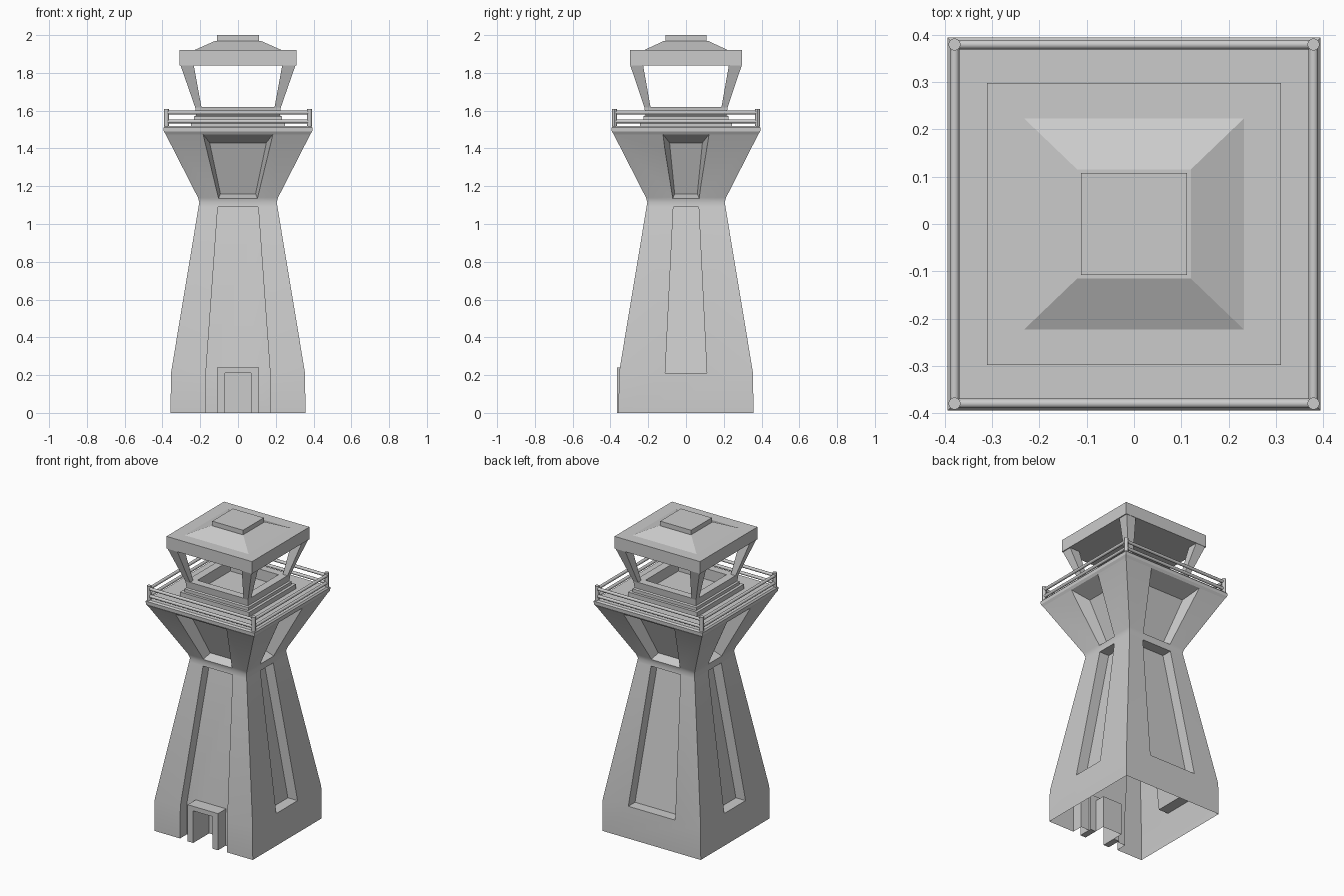
import bpy, bmesh, math
from mathutils import Matrix, Vector

if "Cube" in bpy.data.objects:
    bpy.data.objects.remove(bpy.data.objects["Cube"])


def loft(name, rings, cap=True, turn=0.0):
    """Skin a list of equal-length point rings into a mesh object."""
    bm = bmesh.new()
    rot = Matrix.Rotation(turn, 3, 'Z')
    rows = [[bm.verts.new(rot @ Vector(p)) for p in r] for r in rings]
    for a, b in zip(rows, rows[1:]):
        for i in range(len(a)):
            j = (i + 1) % len(a)
            bm.faces.new((a[i], a[j], b[j], b[i]))
    if cap:
        bm.faces.new(rows[0])
        bm.faces.new(rows[-1])
    bmesh.ops.recalc_face_normals(bm, faces=bm.faces)
    me = bpy.data.meshes.new(name)
    bm.to_mesh(me)
    bm.free()
    ob = bpy.data.objects.new(name, me)
    bpy.context.collection.objects.link(ob)
    return ob


def square(h, z, ky=1.0):
    return [(-h, -h * ky, z), (h, -h * ky, z), (h, h * ky, z), (-h, h * ky, z)]


def select(ob):
    bpy.ops.object.select_all(action='DESELECT')
    ob.select_set(True)
    bpy.context.view_layer.objects.active = ob


def smooth(ob):
    select(ob)
    bpy.ops.object.shade_smooth_by_angle(angle=math.radians(30))


def cut(ob, cutter):
    cutter.hide_render = True
    mod = ob.modifiers.new("recess", 'BOOLEAN')
    mod.operation = 'DIFFERENCE'
    mod.solver = 'EXACT'
    mod.object = cutter
    select(ob)
    bpy.ops.object.modifier_apply(modifier=mod.name)
    bpy.data.objects.remove(cutter, do_unlink=True)


def rod(name, a, b, r, sides=12):
    a, b = Vector(a), Vector(b)
    bpy.ops.mesh.primitive_cylinder_add(vertices=sides, radius=r, depth=(b - a).length,
                                        location=(a + b) / 2)
    ob = bpy.context.object
    ob.name = name
    ob.rotation_euler = (b - a).to_track_quat('Z', 'Y').to_euler()
    smooth(ob)


# Tower body: tapered shaft, waist and flared balcony
tower = loft("tower_body", [square(h, z) for h, z in (
    (0.357, 0), (0.355, 0.21), (0.209, 1.09), (0.205, 1.115), (0.212, 1.14),
    (0.383, 1.475), (0.393, 1.49), (0.394, 1.51), (0.386, 1.52))])


# Recesses in the shaft and in the flare, on all four sides
def shaft_ring(w, z, y_in):
    return [(-w, -0.6, z), (w, -0.6, z), (w, -y_in, z), (-w, -y_in, z)]


def flare_quad(wt, wb, zt, zb, yt, yb):
    return [(-wb, -yb, zb), (wb, -yb, zb), (wt, -yt, zt), (-wt, -yt, zt)]


for k in range(4):
    turn = k * math.pi / 2
    wide = k % 2 == 0
    w0, w1 = (0.17, 0.107) if wide else (0.11, 0.067)
    rings = [shaft_ring(w0, 0.21, 0.285), shaft_ring(w1, 1.09, 0.14)]
    if k == 0:  # the front recess runs down to the ground
        rings.insert(0, shaft_ring(w0, -0.05, 0.285))
    cut(tower, loft("shaft_cutter", rings, turn=turn))

    t, b = (0.185, 0.103) if wide else (0.122, 0.07)
    outer = flare_quad(t, b, 1.475, 1.135, 0.383, 0.21)
    inner = flare_quad(t - 0.035, b - 0.01, 1.43, 1.16, 0.27, 0.155)
    far = [Vector(o) + 0.3 * (Vector(o) - Vector(i)) for o, i in zip(outer, inner)]
    cut(tower, loft("flare_cutter", [far, inner], turn=turn))

# Doorway cut deep into the shaft
cut(tower, loft("door_cutter", [[(-0.07, y, -0.05), (0.07, y, -0.05), (0.07, y, 0.21),
                                 (-0.07, y, 0.21)] for y in (-0.5, -0.2)]))

# The tower is open underneath
bm = bmesh.new()
bm.from_mesh(tower.data)
bottom = [f for f in bm.faces if all(abs(v.co.z) < 1e-4 for v in f.verts)]
bmesh.ops.delete(bm, geom=bottom, context='FACES')
bm.to_mesh(tower.data)
bm.free()
smooth(tower)

# Door frame
arch = [(-0.11, 0), (-0.11, 0.24), (0.11, 0.24), (0.11, 0),
        (0.07, 0), (0.07, 0.21), (-0.07, 0.21), (-0.07, 0)]
loft("door_frame", [[(x, y, z) for x, z in arch] for y in (-0.364, -0.27)])

# Cabin plinth and hollow sill wall
KY = 0.97
loft("cabin_plinth", [square(0.25, 1.52, KY), square(0.25, 1.55, KY)])
loft("cabin_sill", [square(h, z, KY) for h, z in (
    (0.232, 1.55), (0.232, 1.57), (0.222, 1.575), (0.227, 1.62),
    (0.175, 1.62), (0.175, 1.55))], cap=False)

# Leaning corner posts around the open windows
for sx in (-1, 1):
    for sy in (-KY, KY):
        loft("cabin_post", [[(sx * x, sy * y, z) for x, y in
                             ((a, a), (b, a), (b, b), (a, b))]
                            for a, b, z in ((0.193, 0.226, 1.615), (0.235, 0.306, 1.845))])

# Roof with eave, hipped slope and cap block
loft("roof", [square(h, z, 0.96) for h, z in (
    (0.31, 1.84), (0.31, 1.92), (0.232, 1.92), (0.12, 1.97), (0.112, 1.97), (0.112, 2.0))])

# Balcony railing
R = 0.379
corners = [(-R, -R), (R, -R), (R, R), (-R, R)]
for i, (x, y) in enumerate(corners):
    nx, ny = corners[(i + 1) % 4]
    rod("railing_post", (x, y, 1.515), (x, y, 1.61), 0.013)
    for z in (1.543, 1.59):
        rod("railing_bar", (x, y, z), (nx, ny, z), 0.01)
